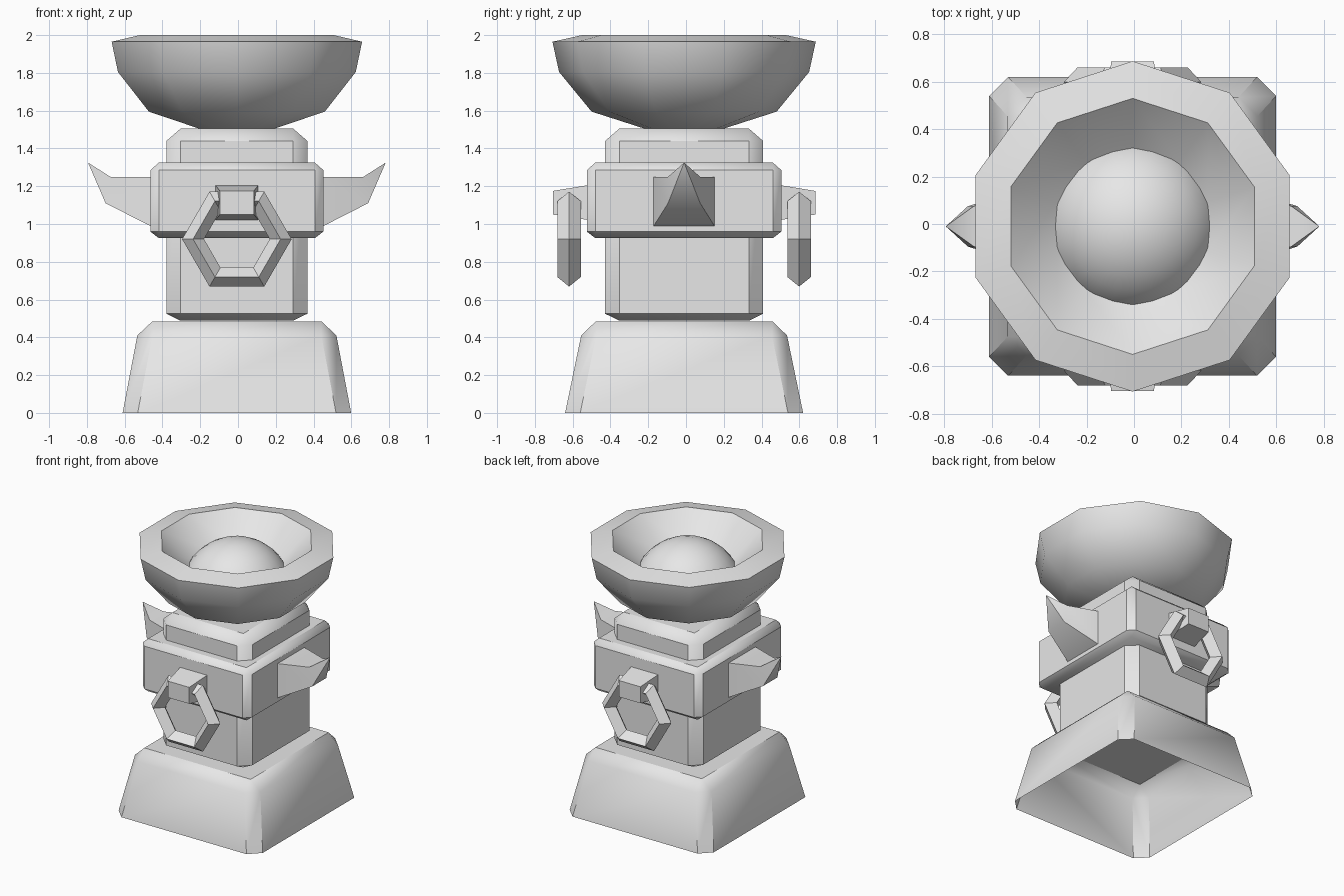
import bpy, bmesh, math
from mathutils import Matrix, Vector

cube = bpy.data.objects.get("Cube")
if cube:
    bpy.data.objects.remove(cube, do_unlink=True)

CENTRE = Vector((-0.006, -0.01, 0))

stone = bpy.data.materials.new("pale grey stone")
stone.use_nodes = True
GREY = (0.8, 0.8, 0.8, 1)
stone.diffuse_color = GREY
stone.node_tree.nodes["Principled BSDF"].inputs["Base Color"].default_value = GREY


def finish(name, bm, turn=0, recalc=True):
    """Turn a bmesh into a shaded object, spun about z by the given angle."""
    bmesh.ops.remove_doubles(bm, verts=bm.verts, dist=0.0005)
    if recalc:
        bmesh.ops.recalc_face_normals(bm, faces=bm.faces)
    bmesh.ops.rotate(bm, verts=bm.verts, matrix=Matrix.Rotation(turn, 3, 'Z'))
    bmesh.ops.translate(bm, verts=bm.verts, vec=CENTRE)
    mesh = bpy.data.meshes.new(name)
    bm.to_mesh(mesh)
    bm.free()
    mesh.materials.append(stone)
    obj = bpy.data.objects.new(name, mesh)
    bpy.context.collection.objects.link(obj)
    bpy.ops.object.select_all(action='DESELECT')
    obj.select_set(True)
    bpy.context.view_layer.objects.active = obj
    bpy.ops.object.shade_smooth_by_angle(angle=math.radians(40))
    return obj


def loft(rings, cap_start=True, cap_end=True):
    """Skin a stack of equal-length point rings."""
    bm = bmesh.new()
    rows = [[bm.verts.new(p) for p in ring] for ring in rings]
    n = len(rows[0])
    for a, b in zip(rows, rows[1:]):
        for i in range(n):
            j = (i + 1) % n
            bm.faces.new((a[i], a[j], b[j], b[i]))
    if cap_start:
        bm.faces.new(rows[0][::-1])
    if cap_end:
        bm.faces.new(rows[-1])
    return bm


def chamfered_ring(hx, hy, z, c):
    """Rectangle with cut corners."""
    quarter = [(1, 1, 0, c), (1, 1, c, 0), (-1, 1, c, 0), (-1, 1, 0, c),
               (-1, -1, 0, c), (-1, -1, c, 0), (1, -1, c, 0), (1, -1, 0, c)]
    return [(sx * (hx - cx), sy * (hy - cy), z) for sx, sy, cx, cy in quarter]


# Flared pedestal, open underneath
finish("pedestal", loft([
    chamfered_ring(0.605, 0.63, 0, 0.08),
    chamfered_ring(0.527, 0.545, 0.41, 0.08),
    chamfered_ring(0.447, 0.467, 0.485, 0),
], cap_start=False))


# Bevelled blocks: shaft and wide collar
def bevelled_block(name, hx, hy, z, inset):
    finish(name, loft([
        chamfered_ring(hx - inset, hy - inset, z[0], 0),
        chamfered_ring(hx, hy, z[1], inset),
        chamfered_ring(hx, hy, z[2], inset),
        chamfered_ring(hx - inset, hy - inset, z[3], 0),
    ]))


bevelled_block("shaft", 0.373, 0.418, (0.488, 0.525, 1.44, 1.505), 0.075)
bevelled_block("collar", 0.458, 0.515, (0.925, 0.96, 1.285, 1.325), 0.045)

# Ten-sided fire bowl
profile = [(0.21, 1.505), (0.49, 1.595), (0.662, 1.805), (0.697, 1.965),
           (0.54, 2.0), (0.335, 1.81), (0.2, 1.72)]
SIDES = 10
finish("bowl", loft([
    [(r * math.sin(math.tau * i / SIDES), r * math.cos(math.tau * i / SIDES), z)
     for i in range(SIDES)] for r, z in profile]))

# Smooth dome resting in the bowl
bm = bmesh.new()
bmesh.ops.create_uvsphere(bm, u_segments=24, v_segments=16, radius=0.385,
                          matrix=Matrix.Translation((0, 0, 1.613)))
bmesh.ops.bisect_plane(bm, geom=bm.verts[:] + bm.edges[:] + bm.faces[:],
                       plane_co=(0, 0, 1.73), plane_no=(0, 0, 1), clear_inner=True)
finish("dome", bm)


# Upswept horns on the two sides
def horn(name, turn):
    def section(x_low, x_high, half, low, high):
        return [(x_low, -half, low), (x_low, half, low),
                (x_high, half, high), (x_high, -half, high)]
    tip = [(0.788, 0, 1.325)] * 4
    finish(name, loft([section(0.44, 0.44, 0.167, 0.98, 1.25),
                       section(0.695, 0.67, 0.085, 1.11, 1.25),
                       tip], cap_end=False), turn)


horn("left_horn", 0)
horn("right_horn", math.pi)


# Hexagonal ring with diamond section, hung from a tapered lug
def ring_and_lug(side, turn):
    loops = []
    for i in range(7):
        a = math.tau * i / 6
        loops.append([((0.232 + dr) * math.cos(a), -0.609 + dy,
                       0.92 + (0.232 + dr) * math.sin(a))
                      for dr, dy in ((0.058, 0), (0, 0.062), (-0.058, 0), (0, -0.062))])
    finish(side + "_ring", loft(loops, False, False), turn)

    def plate(y, half, low, high):
        return [(-half, y, low), (half, y, low), (half, y, high), (-half, y, high)]
    finish(side + "_lug", loft([plate(-0.5, 0.115, 1.02, 1.207),
                                plate(-0.695, 0.09, 1.05, 1.175)]), turn)


ring_and_lug("front", 0)
ring_and_lug("back", math.pi)
